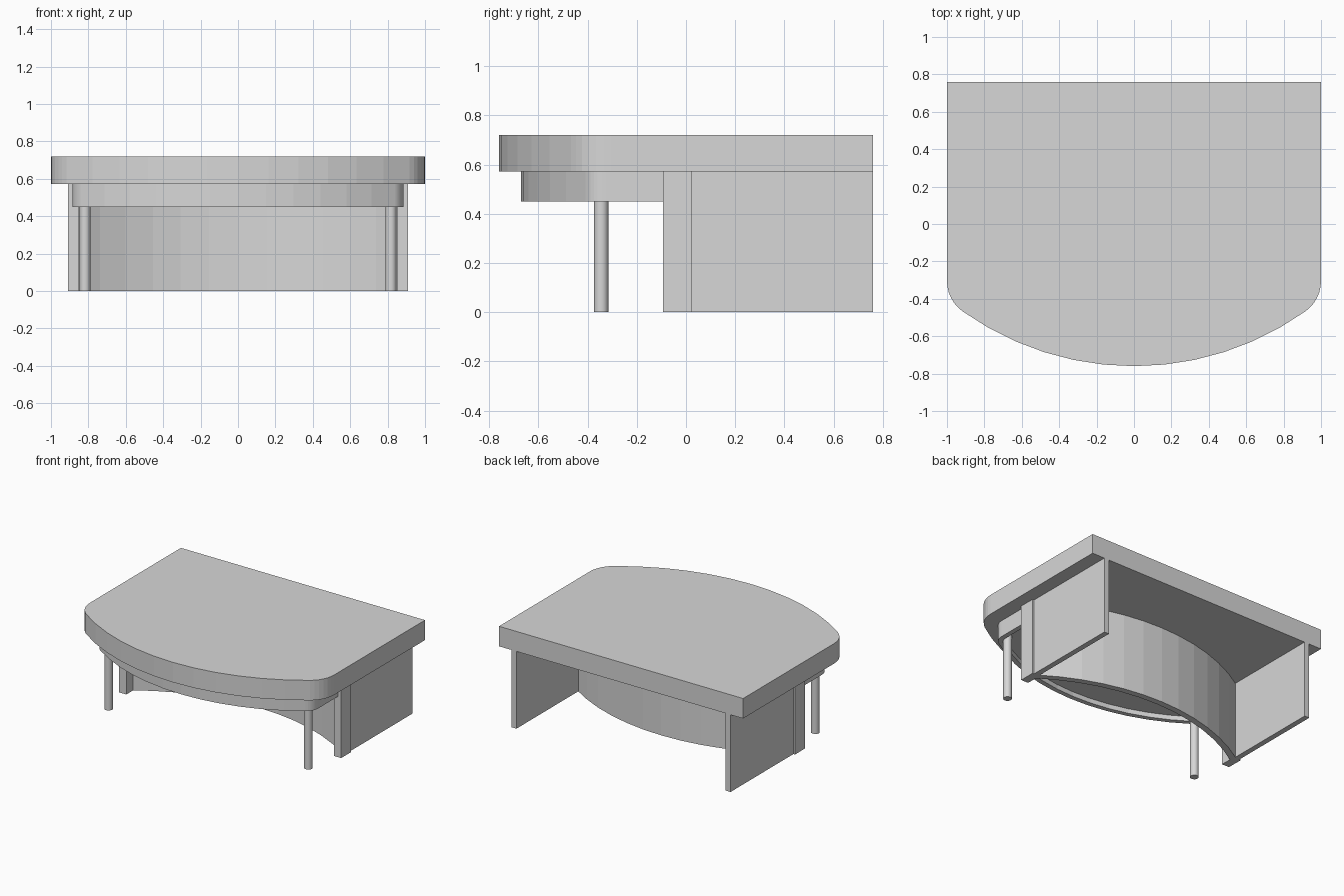
import bpy, bmesh
from math import sin, cos, atan2, asin, pi, sqrt

cube = bpy.data.objects.get("Cube")
if cube:
    bpy.data.objects.remove(cube, do_unlink=True)

grey = bpy.data.materials.new("plain grey")
grey.use_nodes = True
grey.diffuse_color = (0.68, 0.68, 0.68, 1)
grey.node_tree.nodes["Principled BSDF"].inputs["Base Color"].default_value = grey.diffuse_color

TOP_Z, UNDER_Z, SHELF_Z, APRON_Z = 0.72, 0.572, 0.485, 0.45
BACK_Y, POST_Y, JOINT_Y = 0.76, -0.093, 0.025
FRONT_CENTRE_Y = 0.82


def prism(name, outline, z0, z1):
    """Extrude a plan outline between two heights."""
    bm = bmesh.new()
    face = bm.faces.new([bm.verts.new((x, y, z0)) for x, y in outline])
    up = bmesh.ops.extrude_face_region(bm, geom=[face])["geom"]
    for v in up:
        if isinstance(v, bmesh.types.BMVert):
            v.co.z = z1
    bmesh.ops.recalc_face_normals(bm, faces=bm.faces)
    mesh = bpy.data.meshes.new(name)
    bm.to_mesh(mesh)
    bm.free()
    mesh.materials.append(grey)
    obj = bpy.data.objects.new(name, mesh)
    bpy.context.collection.objects.link(obj)
    return obj


def box(name, x0, x1, y0, y1, z0, z1):
    return prism(name, [(x0, y0), (x1, y0), (x1, y1), (x0, y1)], z0, z1)


def arc(cx, cy, r, a0, a1, steps):
    angles = [a0 + (a1 - a0) * i / steps for i in range(steps + 1)]
    return [(cx + r * cos(a), cy + r * sin(a)) for a in angles]


def bowed_front(half_x, radius, corner, end_y):
    """Path from the -x side round the bowed front to the +x side."""
    cx = half_x - corner
    cy = FRONT_CENTRE_Y - sqrt((radius - corner) ** 2 - cx ** 2)
    turn = atan2(cy - FRONT_CENTRE_Y, cx)
    path = [(-half_x, end_y)]
    path += arc(-cx, cy, corner, -pi, -pi - turn, 6)
    path += arc(0, FRONT_CENTRE_Y, radius, -pi - turn, turn, 12)[1:-1]
    path += arc(cx, cy, corner, turn, 0, 6)
    return path + [(half_x, end_y)]


# Thick top with bowed front and rounded corners
prism("table_top", bowed_front(1.0, 1.58, 0.2, BACK_Y), UNDER_Z, TOP_Z)

# Apron strip following the bowed front, with a shelf recessed inside it
T = 0.035
outer = bowed_front(0.885, 1.49, 0.1, POST_Y)
inner = bowed_front(0.885 - T, 1.49 - T, 0.1 - T, POST_Y)
prism("front_apron", outer + inner[::-1], APRON_Z, UNDER_Z)
prism("apron_shelf", inner, SHELF_Z, UNDER_Z)

# Curved modesty panel, bowed towards the back
R, THICK, MID_Y = 1.58, 0.045, 0.29
reach = asin(0.87 / R)
back = arc(0, MID_Y - R, R, pi / 2 + reach, pi / 2 - reach, 12)
reach = asin(0.87 / (R - THICK))
front = arc(0, MID_Y - R, R - THICK, pi / 2 - reach, pi / 2 + reach, 12)
prism("curved_panel", back + front, 0, UNDER_Z)

# Side panels, slightly proud end posts and round front legs
for side, s in (("left", 1), ("right", -1)):
    box(side + "_side_panel", s * 0.857, s * 0.897, JOINT_Y, BACK_Y, 0, UNDER_Z)
    box(side + "_end_post", s * 0.85, s * 0.91, POST_Y, JOINT_Y, 0, UNDER_Z)
    leg = prism(side + "_front_leg", arc(s * 0.818, -0.345, 0.029, 0, 2 * pi, 20)[:-1], 0, UNDER_Z)
    for p in leg.data.polygons:
        p.use_smooth = abs(p.normal.z) < 0.5
    for e in leg.data.edges:
        a, b = (leg.data.vertices[i].co.z for i in e.vertices)
        e.use_edge_sharp = abs(a - b) < 0.01
